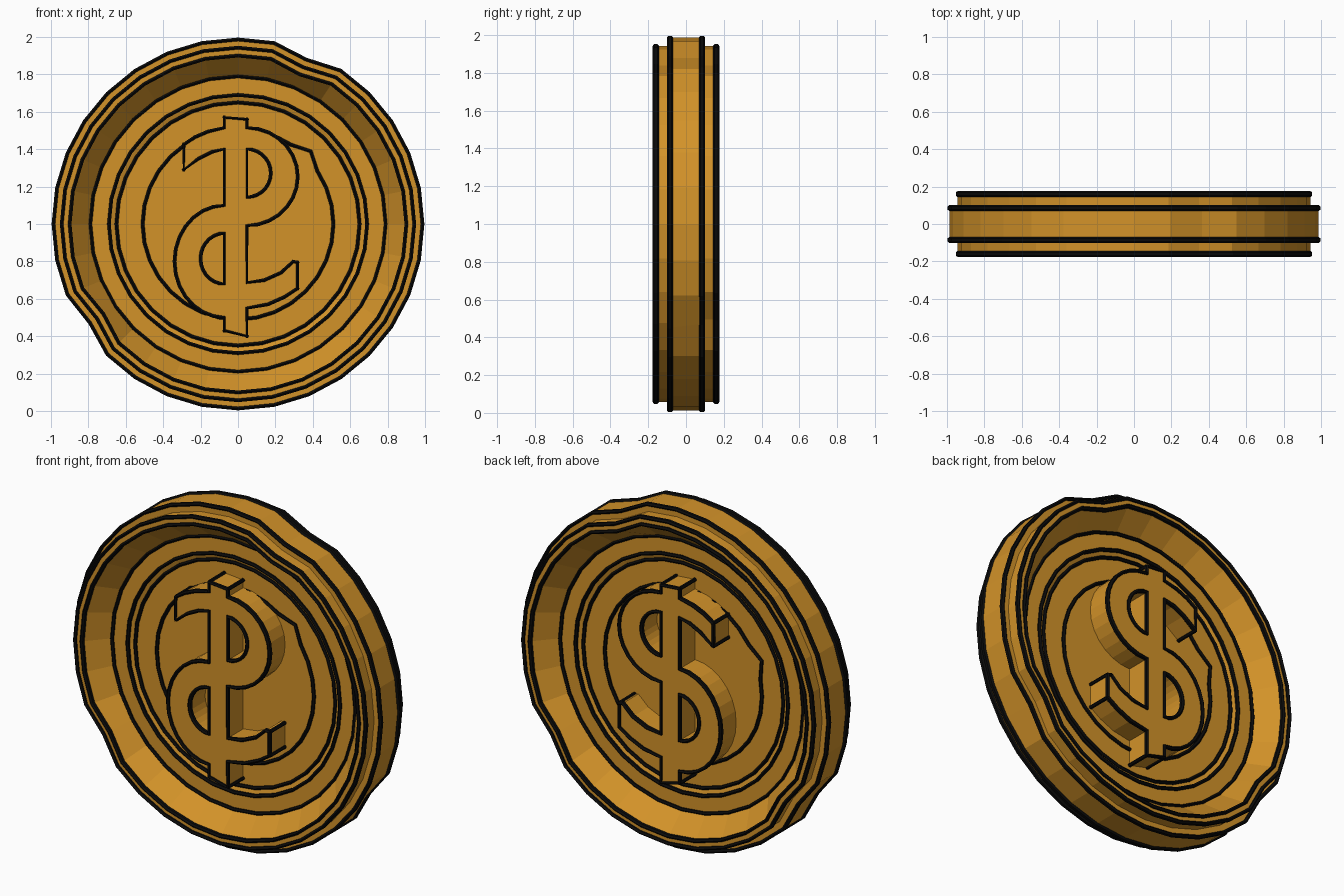
import bpy, bmesh
from math import cos, sin, pi, radians
from mathutils import Vector

cube = bpy.data.objects.get("Cube")
if cube:
    bpy.data.objects.remove(cube)

SIDES = 32
STRETCH = 1.5      # outlines are wider across the coin's thickness
LINE = 0.011
FACE = 0.16        # half thickness of rim and emblem


def material(name, rgb):
    mat = bpy.data.materials.new(name)
    mat.use_nodes = True
    mat.diffuse_color = (*rgb, 1)
    bsdf = next(n for n in mat.node_tree.nodes if n.type == 'BSDF_PRINCIPLED')
    bsdf.inputs["Base Color"].default_value = (*rgb, 1)
    bsdf.inputs["Roughness"].default_value = 0.7
    return mat


gold = material("gold", (0.65, 0.29, 0.022))
black = material("black", (0.003, 0.003, 0.003))


def to_mesh(obj):
    bpy.ops.object.select_all(action='DESELECT')
    obj.select_set(True)
    bpy.context.view_layer.objects.active = obj
    bpy.ops.object.convert(target='MESH')
    bpy.ops.object.shade_flat()


def new_curve(name, dimensions, mat):
    data = bpy.data.curves.new(name, 'CURVE')
    data.dimensions = dimensions
    data.materials.append(mat)
    obj = bpy.data.objects.new(name, data)
    bpy.context.collection.objects.link(obj)
    return obj


def add_spline(data, points, cyclic=True):
    spline = data.splines.new('POLY')
    spline.points.add(len(points) - 1)
    for p, co in zip(spline.points, points):
        p.co = (*co, 1)
    spline.use_cyclic_u = cyclic


def outline(name, loops, cyclic=True):
    """Black tubes along a set of point loops."""
    obj = new_curve(name, '3D', black)
    obj.data.bevel_depth = LINE
    obj.data.bevel_resolution = 1
    obj.data.use_fill_caps = True
    obj.scale.y = STRETCH
    for loop in loops:
        add_spline(obj.data, [(x, y / STRETCH, z) for x, y, z in loop], cyclic)
    to_mesh(obj)


def ring(r, y):
    """Many-sided ring round the coin's axis, with the rim's dents."""
    points = []
    for i in range(SIDES):
        rad = r
        if r > 0.85 and (i in (6, 19) or (i == 29 and y > 0)):
            rad -= 0.035
        if r < 0.55 and i == (4 if y < 0 else 14):
            rad += 0.04
        a = 2 * pi * i / SIDES
        points.append(Vector((rad * cos(a), y, 1 + rad * sin(a))))
    return points


# Coin body: half profile from the centre out, mirrored to the back
half = [(0.65, 0.02), (0.69, 0.035), (0.79, 0.035), (0.90, FACE),
        (0.943, FACE), (0.943, 0.085), (0.987, 0.085)]
profile = [(r, -y) for r, y in half] + half[::-1]
bm = bmesh.new()
rows = [[bm.verts.new(p) for p in ring(r, y)] for r, y in profile]
for a, b in zip(rows, rows[1:]):
    for i in range(SIDES):
        j = (i + 1) % SIDES
        bm.faces.new((a[i], a[j], b[j], b[i]))
bm.faces.new(rows[0])
bm.faces.new(rows[-1])
bmesh.ops.recalc_face_normals(bm, faces=bm.faces)
mesh = bpy.data.meshes.new("coin_body")
bm.to_mesh(mesh)
bm.free()
mesh.materials.append(gold)
bpy.context.collection.objects.link(bpy.data.objects.new("coin_body", mesh))

# Black rings on every step of the coin
steps = [(0.987, 0.085), (0.943, FACE), (0.90, FACE), (0.79, 0.035),
         (0.69, 0.035), (0.65, 0.02), (0.51, 0.02)]
for side, sign in (("front", -1), ("back", 1)):
    outline(side + "_ring_lines", [ring(r, sign * y) for r, y in steps])


# Emblem: a double-hooked band crossed by an upright bar
def arc(cx, cz, rx, rz, start, end, n=14):
    angles = [radians(start + (end - start) * i / n) for i in range(n + 1)]
    return [(cx + rx * cos(a), cz + rz * sin(a)) for a in angles]


L, R = -0.073, 0.048   # sides of the bar
bar_top = [(L, 1.57), (R, 1.56)]
bar_foot = [(R, 0.40), (L, 0.43)]
upper_tip = [(-0.29, 1.29), (-0.29, 1.425)]
lower_tip = [(0.318, 0.795), (0.318, 0.655)]
band = (upper_tip + [(-0.23, 1.465), (-0.16, 1.495), (L, 1.515)] + bar_top
        + arc(R, 1.253, 0.272, 0.262, 90, -90)
        + [(R, 0.687), (0.14, 0.70), (0.23, 0.74), (0.295, 0.8)] + lower_tip
        + [(0.25, 0.61), (0.16, 0.57), (R, 0.55)] + bar_foot
        + arc(L, 0.80, 0.267, 0.30, 270, 90)
        + [(L, 1.4), (-0.14, 1.385), (-0.21, 1.35)])
upper_hole = arc(R, 1.272, 0.127, 0.128, 90, -90)
lower_hole = arc(L, 0.815, 0.127, 0.135, 270, 90)
loops = [band, upper_hole, lower_hole]

emblem = new_curve("emblem", '2D', gold)
emblem.data.fill_mode = 'BOTH'
emblem.data.extrude = FACE
emblem.rotation_euler.x = pi / 2
for loop in loops:
    add_spline(emblem.data, [(x, z, 0) for x, z in loop])
to_mesh(emblem)

for side, y in (("front", -FACE), ("back", FACE)):
    outline(side + "_emblem_lines", [[(x, y, z) for x, z in p] for p in loops])

# Lines along the emblem's outer corners
corners = bar_top + bar_foot + upper_tip + lower_tip
outline("emblem_corner_lines",
        [[(x, -FACE, z), (x, FACE, z)] for x, z in corners], cyclic=False)
